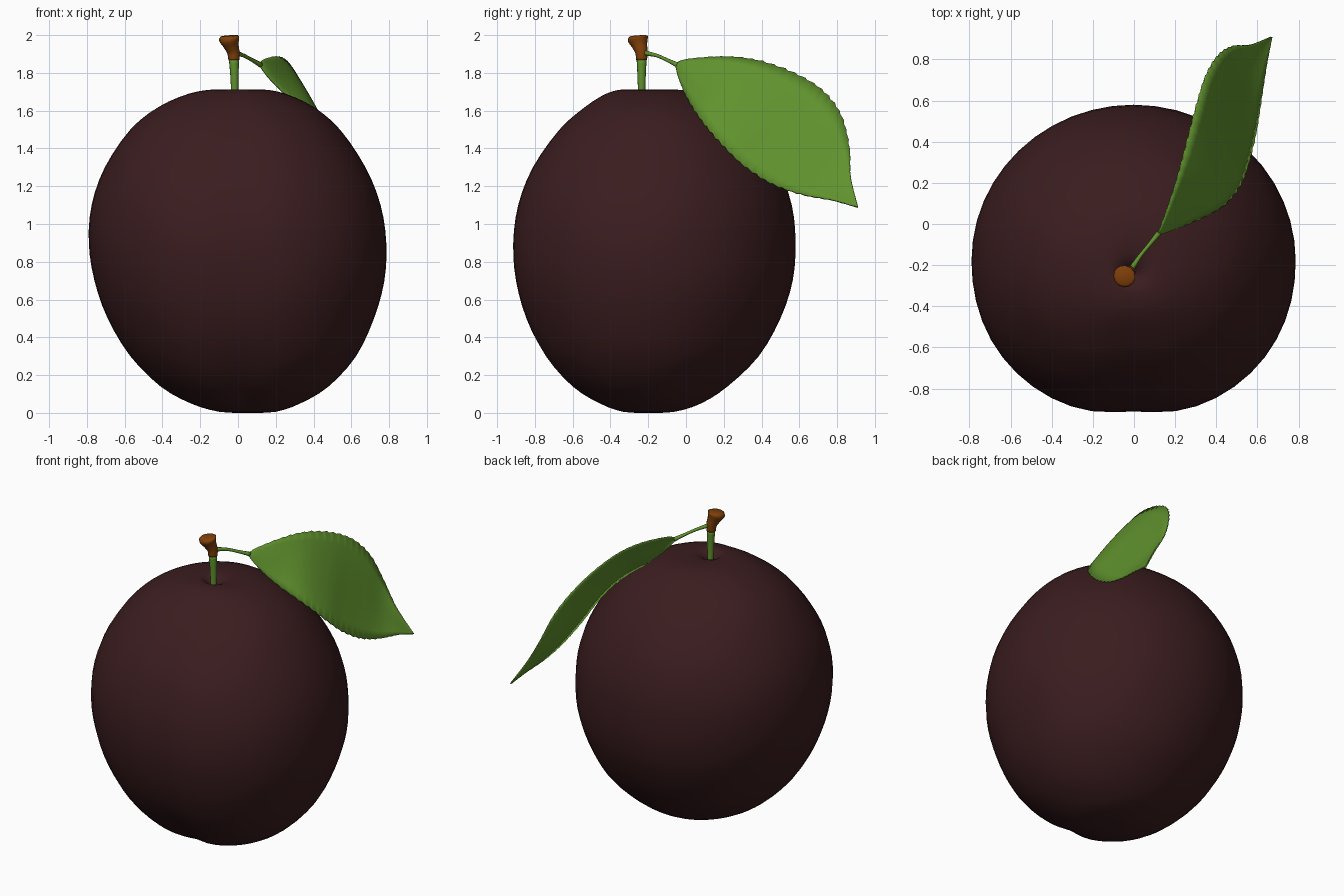
import bpy, bmesh, math, random
from mathutils import Vector

if "Cube" in bpy.data.objects:
    bpy.data.objects.remove(bpy.data.objects["Cube"])
random.seed(4)


def material(name, rgb):
    m = bpy.data.materials.new(name)
    m.diffuse_color = (*rgb, 1)
    m.use_nodes = True
    m.node_tree.nodes["Principled BSDF"].inputs["Base Color"].default_value = m.diffuse_color
    return m


PLUM = material("dark plum skin", (0.043, 0.012, 0.0135))
GREEN = material("leaf green", (0.118, 0.29, 0.027))
BROWN = material("brown bark", (0.22, 0.052, 0.003))


def spline(rows, t):
    """Smooth curve through equal-length tuples, t from 0 to 1."""
    f = t * (len(rows) - 1)
    i = min(int(f), len(rows) - 2)
    u = f - i
    a, b, c, d = (rows[max(0, min(len(rows) - 1, i + k))] for k in (-1, 0, 1, 2))
    return [0.5 * (2 * q + (r - p) * u + (2 * p - 5 * q + 4 * r - s) * u * u
            + (3 * q - p - 3 * r + s) * u ** 3) for p, q, r, s in zip(a, b, c, d)]


def grid_object(name, rings, mat, closed=True, caps=True):
    """Skin a list of equal rings of points."""
    bm = bmesh.new()
    vs = [[bm.verts.new(p) for p in ring] for ring in rings]
    n = len(rings[0])
    for r0, r1 in zip(vs, vs[1:]):
        for j in range(n if closed else n - 1):
            k = (j + 1) % n
            bm.faces.new((r0[j], r0[k], r1[k], r1[j]))
    if closed and caps:
        bm.faces.new(vs[0])
        bm.faces.new(vs[-1])
    bmesh.ops.remove_doubles(bm, verts=bm.verts, dist=1e-5)
    bmesh.ops.recalc_face_normals(bm, faces=bm.faces)
    me = bpy.data.meshes.new(name)
    bm.to_mesh(me)
    bm.free()
    me.materials.append(mat)
    for p in me.polygons:
        p.use_smooth = True
    ob = bpy.data.objects.new(name, me)
    bpy.context.collection.objects.link(ob)
    return ob


def tube(name, path, mat, sides=12, steps=3):
    """Tube through (x, y, z, radius) points."""
    count = (len(path) - 1) * steps
    pts = [spline(path, i / count) for i in range(count + 1)]
    rings = []
    for i, p in enumerate(pts):
        a, b = pts[max(0, i - 1)], pts[min(count, i + 1)]
        d = (Vector(b[:3]) - Vector(a[:3])).normalized()
        u = d.cross(Vector((-0.5, 1, 0.1))).normalized()
        v = d.cross(u)
        rings.append([Vector(p[:3]) + p[3] * (u * math.cos(w) + v * math.sin(w))
                      for w in (2 * math.pi * j / sides for j in range(sides))])
    return grid_object(name, rings, mat)


# fruit: rows of z, left x, right x, front y, back y
rows = [(0.0, .04, .06, -.21, -.19), (.006, -.1, .2, -.34, -.06), (.05, -.25, .33, -.47, .08),
        (.14, -.41, .48, -.62, .22), (.3, -.57, .625, -.765, .385), (.5, -.69, .72, -.865, .50),
        (.7, -.76, .775, -.922, .565), (.9, -.79, .785, -.937, .58), (1.1, -.775, .755, -.91, .56),
        (1.3, -.705, .675, -.83, .485), (1.5, -.57, .54, -.685, .345), (1.62, -.42, .40, -.545, .20),
        (1.69, -.26, .25, -.43, .075), (1.712, -.13, .13, -.34, -.06),
        (1.70, -.08, .05, -.29, -.17), (1.65, -.03, -.01, -.245, -.225)]
SEG, STEPS = 48, 45
rings = []
for i in range(STEPS + 1):
    z, xl, xr, yf, yb = spline(rows, i / STEPS)
    ring = []
    for j in range(SEG):
        a = 2 * math.pi * j / SEG
        c, s = math.cos(a), math.sin(a)
        n = 2.12 if s < 0 else 2.0         # fuller at the front
        r = (abs(c) ** n + abs(s) ** n) ** (-1 / n)
        off = math.atan2(c, -s)            # angle away from the front seam
        depth = 0.033 + 0.07 * max(0, 1 - z / 0.45)
        r *= 1 - depth * math.exp(-(off / 0.22) ** 2)
        ring.append(((xl + xr) / 2 + r * c * (xr - xl) / 2,
                     (yf + yb) / 2 + r * s * (yb - yf) / 2, max(z, 0)))
    rings.append(ring)
grid_object("fruit", rings, PLUM)

# stem, woody tip and leaf stalk
tube("stem", [(-.018, -.235, 1.64, .019), (-.018, -.235, 1.76, .021), (-.022, -.235, 1.88, .027)], GREEN)
tube("woody_tip", [(-.022, -.235, 1.868, .029), (-.025, -.236, 1.91, .033), (-.036, -.245, 1.945, .041),
                   (-.047, -.255, 1.982, .055), (-.049, -.257, 1.996, .04)], BROWN)
tube("leaf_stalk", [(-.01, -.215, 1.905, .014), (.03, -.155, 1.892, .010), (.075, -.10, 1.868, .010),
                    (.12, -.045, 1.842, .014)], GREEN, 8)

# leaf: matching points on the upper edge and the lower edge
edges = [(.11, -.055, 1.845, .112, -.053, 1.838), (.135, .0, 1.87, .17, -.035, 1.765),
         (.20, .19, 1.885, .27, .005, 1.67), (.25, .37, 1.868, .42, .08, 1.55),
         (.30, .56, 1.805, .51, .18, 1.43), (.35, .72, 1.71, .56, .31, 1.305),
         (.41, .82, 1.58, .595, .46, 1.21), (.48, .865, 1.41, .62, .62, 1.155),
         (.57, .872, 1.25, .645, .78, 1.125), (.668, .91, 1.092, .67, .908, 1.088)]
LONG, ACROSS = 90, 8
rings = []
for i in range(LONG + 1):
    t = i / LONG
    e = spline(edges, t)
    up, low = Vector(e[:3]), Vector(e[3:])
    # saw teeth along both edges
    tooth = 1 + 0.03 * ((i % 3) / 2 - 0.5) * min(1, 8 * t) * random.uniform(0.6, 1.3)
    mid = (up + low) / 2
    up, low = mid + (up - mid) * tooth, mid + (low - mid) * tooth
    # blade bulges out near the stalk and cups slightly toward the point
    bulge = Vector((.7, -.25, .55)) * 0.03 * math.sin(math.pi * t) * math.cos(math.pi * t)
    rings.append([up.lerp(low, k / ACROSS) + bulge * math.sin(math.pi * k / ACROSS)
                  for k in range(ACROSS + 1)])
leaf = grid_object("leaf", rings, GREEN, closed=False)
mod = leaf.modifiers.new("thickness", 'SOLIDIFY')
mod.thickness = 0.008
mod.offset = 0
